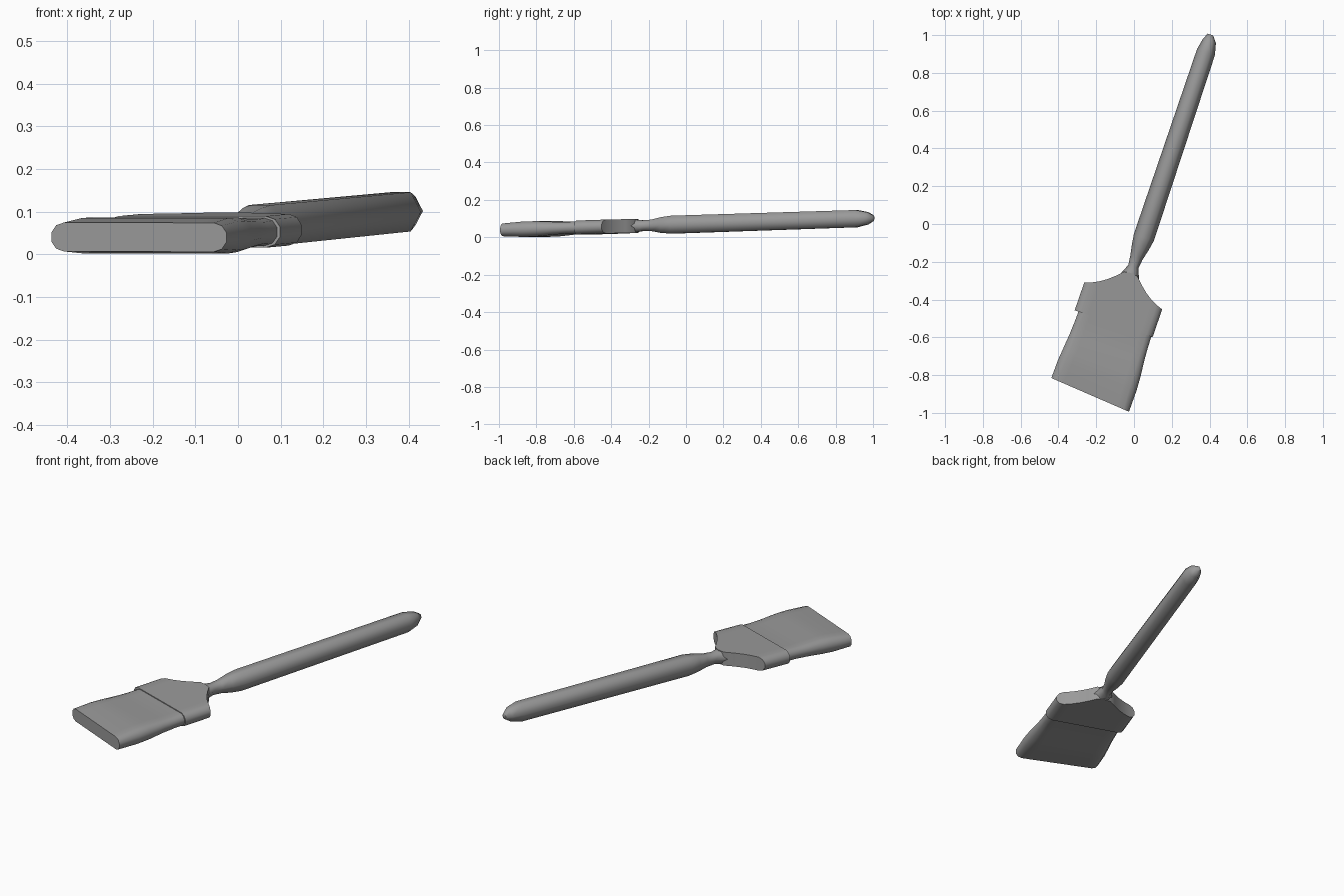
import bpy, bmesh, math
from mathutils import Matrix

cube = bpy.data.objects.get("Cube")
if cube:
    bpy.data.objects.remove(cube)

grey = bpy.data.materials.new("plain_grey")
grey.use_nodes = True
grey.diffuse_color = (0.32, 0.32, 0.32, 1)
grey.node_tree.nodes["Principled BSDF"].inputs["Base Color"].default_value = (0.32, 0.32, 0.32, 1)

TURN = Matrix.Rotation(math.radians(-19), 4, "Z")   # brush lies at an angle


def axis_height(y):
    """Height of the slightly tilted centre line."""
    return 0.069 + 0.031 * y


def loft(name, rings, strip_caps=False, angle=35):
    """Skin a list of closed rings and cap both ends."""
    bm = bmesh.new()
    loops = [[bm.verts.new((x, y, axis_height(y) + z)) for x, y, z in r] for r in rings]
    n = len(loops[0])
    for a, b in zip(loops, loops[1:]):
        for i in range(n):
            j = (i + 1) % n
            bm.faces.new((a[i], a[j], b[j], b[i]))
    for loop in (loops[0], loops[-1]):
        if strip_caps:      # join opposite points, so the cap may curve
            for i in range(n // 2 - 1):
                bm.faces.new((loop[i], loop[i + 1], loop[n - 2 - i], loop[n - 1 - i]))
        else:
            bm.faces.new(loop)
    bmesh.ops.recalc_face_normals(bm, faces=bm.faces)
    bm.transform(TURN)
    mesh = bpy.data.meshes.new(name)
    bm.to_mesh(mesh)
    bm.free()
    mesh.materials.append(grey)
    obj = bpy.data.objects.new(name, mesh)
    bpy.context.collection.objects.link(obj)
    bpy.ops.object.select_all(action="DESELECT")
    obj.select_set(True)
    bpy.context.view_layer.objects.active = obj
    bpy.ops.object.shade_smooth_by_angle(angle=math.radians(angle))


def slab_section(half_w, half_h):
    """Flat section with rounded sides: upper points, then the same ones below."""
    flat = half_w - half_h
    side = [(flat + half_h * math.sin(a), half_h * math.cos(a))
            for a in (math.radians(d) for d in (0, 36, 72))]
    mid = [(flat * k / 5, half_h) for k in range(-4, 5)]
    upper = [(-x, z) for x, z in reversed(side)] + mid + side
    return upper + [(x, -z) for x, z in reversed(upper)]


# Shoulder outline of the ferrule: distance from centre -> position along the brush
SHOULDER = [(0, -0.25), (0.045, -0.257), (0.08, -0.3), (0.125, -0.335), (0.17, -0.362), (0.23, -0.383)]


def shoulder(x):
    x = abs(x)
    for (x0, y0), (x1, y1) in zip(SHOULDER, SHOULDER[1:]):
        if x <= x1:
            return y0 + (y1 - y0) * (x - x0) / (x1 - x0)
    return SHOULDER[-1][1]


# Handle: six-sided rod; rows are position, centre, half width, half height
rod = [(-0.29, 0.07, 0.06, 0.034), (-0.255, 0.07, 0.045, 0.033), (-0.215, 0.07, 0.028, 0.028),
       (-0.165, 0.07, 0.034, 0.031), (-0.11, 0.0715, 0.046, 0.042), (-0.05, 0.0725, 0.056, 0.048),
       (0.985, 0.064, 0.05, 0.046), (1.047, 0.062, 0.036, 0.033), (1.08, 0.056, 0.015, 0.014)]
hexagon = [(math.cos(k * math.pi / 3), math.sin(k * math.pi / 3) / math.sin(math.pi / 3)) for k in range(6)]
loft("handle", [[(c + w * u, y, h * v) for u, v in hexagon] for y, c, w, h in rod], angle=65)

# Ferrule: flat sleeve with a concave shoulder
sleeve = slab_section(0.22, 0.037)
loft("ferrule", [[(0.07 + x, -0.534, z) for x, z in sleeve],
                 [(0.07 + x, shoulder(x), z) for x, z in sleeve]], strip_caps=True, angle=38)

# Bristles: rows are position, centre, half width, half height, skew of the end
tuft = [(-0.51, 0.077, 0.205, 0.033, 0), (-0.59, 0.077, 0.207, 0.031, 0), (-0.66, 0.077, 0.211, 0.034, 0),
        (-0.75, 0.078, 0.22, 0.0405, -0.02), (-0.82, 0.077, 0.225, 0.0415, -0.04),
        (-0.931, 0.075, 0.225, 0.034, 0.078)]
tuft = [row[:4] + (-abs(row[4]),) for row in tuft]
loft("bristles", [[(c + x, y - k * -x, z) for x, z in slab_section(w, h)] for y, c, w, h, k in tuft],
     strip_caps=True, angle=38)
